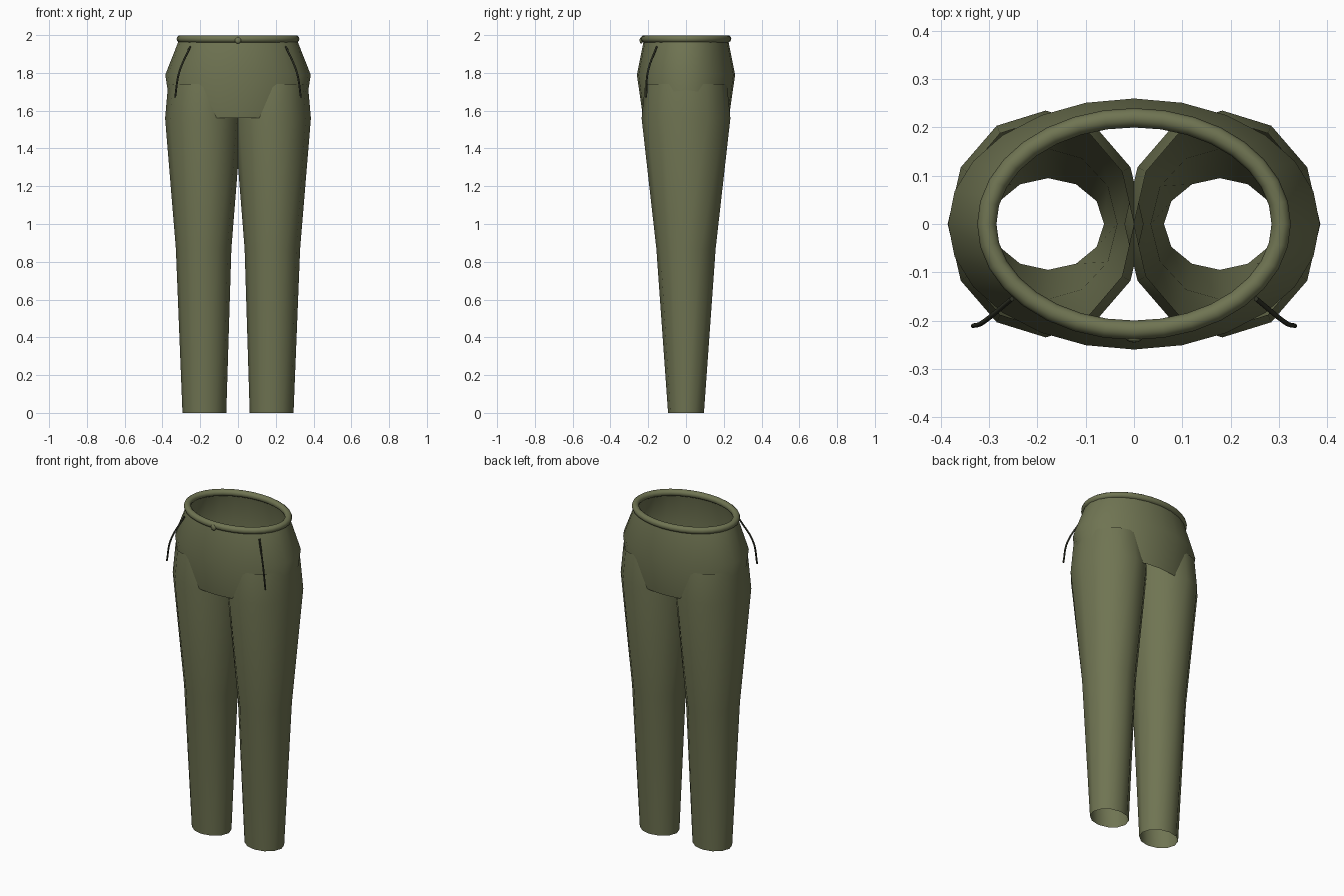
import bpy, bmesh
from math import pi, cos, sin

cube = bpy.data.objects.get("Cube")
if cube:
    bpy.data.objects.remove(cube)


def material(name, rgb):
    m = bpy.data.materials.new(name)
    m.use_nodes = True
    m.diffuse_color = (*rgb, 1)
    m.node_tree.nodes["Principled BSDF"].inputs["Base Color"].default_value = (*rgb, 1)
    return m


olive = material("olive cloth", (0.16, 0.175, 0.085))
dark = material("dark olive cord", (0.03, 0.033, 0.02))


def finish(bm, name, mat):
    bmesh.ops.recalc_face_normals(bm, faces=bm.faces)
    for f in bm.faces:
        f.smooth = True
    mesh = bpy.data.meshes.new(name)
    bm.to_mesh(mesh)
    bm.free()
    mesh.materials.append(mat)
    ob = bpy.data.objects.new(name, mesh)
    bpy.context.collection.objects.link(ob)
    return ob


def loft(name, rings, sides, mat, closed=False):
    """Skin elliptical rings given as (z, centre x, radius x, radius y)."""
    bm = bmesh.new()
    loops = [[bm.verts.new((cx + rx * cos(2 * pi * i / sides),
                            ry * sin(2 * pi * i / sides), z))
              for i in range(sides)] for z, cx, rx, ry in rings]
    pairs = list(zip(loops, loops[1:]))
    if closed:
        pairs.append((loops[-1], loops[0]))
    for a, b in pairs:
        for i in range(sides):
            j = (i + 1) % sides
            bm.faces.new((a[i], a[j], b[j], b[i]))
    return finish(bm, name, mat)


# Hip section, open at both ends
loft("hips", [(1.56, 0, 0.35, 0.227), (1.79, 0, 0.385, 0.26),
              (1.98, 0, 0.31, 0.222)], 24, olive)

# Rolled waistband
band = [(1.98 + 0.02 * sin(a), 0, 0.305 + 0.02 * cos(a), 0.22 + 0.02 * cos(a))
        for a in (2 * pi * k / 10 for k in range(10))]
loft("waistband", band, 32, olive, closed=True)

# Waist button
bm = bmesh.new()
bmesh.ops.create_uvsphere(bm, u_segments=12, v_segments=8, radius=0.017)
bmesh.ops.scale(bm, vec=(1, 0.5, 1), verts=bm.verts)
bmesh.ops.translate(bm, vec=(0, -0.237, 1.972), verts=bm.verts)
finish(bm, "waist_button", olive)

for side, s in (("left", 1), ("right", -1)):
    # Tapered open trouser leg
    loft(side + "_leg", [(0, s * 0.178, 0.116, 0.095),
                         (0.87, s * 0.182, 0.147, 0.157),
                         (1.56, s * 0.183, 0.203, 0.235),
                         (1.74, s * 0.185, 0.185, 0.217)], 12, olive)

    # Pocket cord
    curve = bpy.data.curves.new(side + "_pocket_cord", "CURVE")
    curve.dimensions = "3D"
    curve.bevel_depth = 0.005
    curve.bevel_resolution = 2
    curve.use_fill_caps = True
    curve.resolution_u = 8
    spline = curve.splines.new("BEZIER")
    path = [(0.253, -0.155, 1.94), (0.312, -0.203, 1.80), (0.333, -0.211, 1.67)]
    spline.bezier_points.add(len(path) - 1)
    for p, (x, y, z) in zip(spline.bezier_points, path):
        p.co = (s * x, y, z)
        p.handle_left_type = p.handle_right_type = "AUTO"
    curve.materials.append(dark)
    bpy.context.collection.objects.link(
        bpy.data.objects.new(side + "_pocket_cord", curve))
